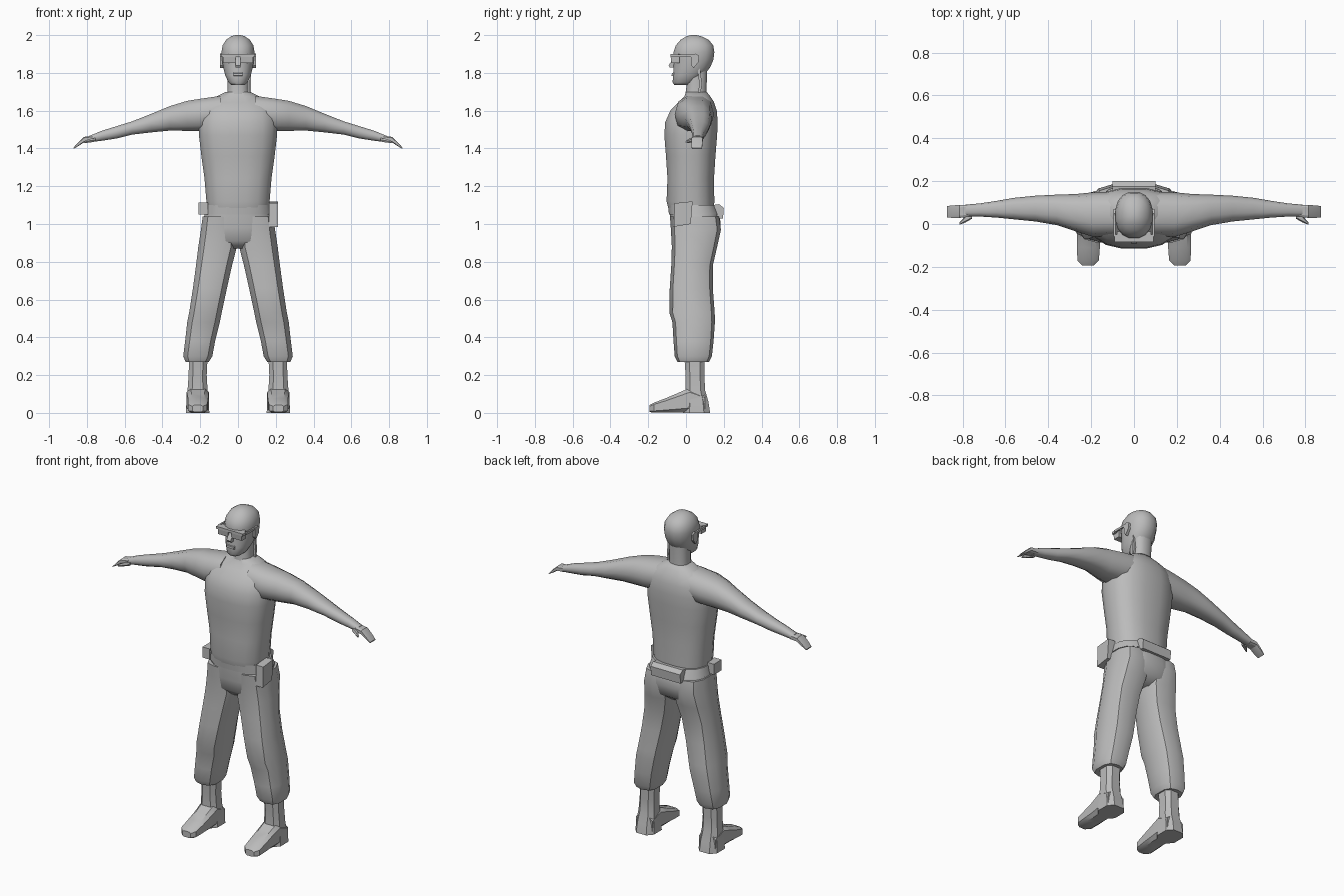
import bpy, bmesh, math
from mathutils import Vector

grey = bpy.data.materials.new("plain_grey")
grey.diffuse_color = (0.5, 0.5, 0.5, 1)


def finish(name, bm, angle=40):
    bmesh.ops.recalc_face_normals(bm, faces=bm.faces)
    me = bpy.data.meshes.new(name)
    bm.to_mesh(me)
    bm.free()
    me.materials.append(grey)
    ob = bpy.data.objects.new(name, me)
    bpy.context.collection.objects.link(ob)
    bpy.ops.object.select_all(action='DESELECT')
    ob.select_set(True)
    bpy.context.view_layer.objects.active = ob
    bpy.ops.object.shade_smooth_by_angle(angle=math.radians(angle))
    return ob


def loft(name, rings, axis='z', n=12, power=0.8, side=1, angle=40):
    """Rings are (position, a0, a1, y0, y1); a is x for axis z, z for axis x,
    and for axis y the ring is (y, x0, x1, z0, z1)."""
    bm = bmesh.new()
    loops = []
    for p, a0, a1, b0, b1 in rings:
        loop = []
        for i in range(n):
            t = 2 * math.pi * (i + 0.5) / n
            c, s = math.cos(t), math.sin(t)
            a = (a0 + a1) / 2 + (a1 - a0) / 2 * math.copysign(abs(c) ** power, c)
            b = (b0 + b1) / 2 + (b1 - b0) / 2 * math.copysign(abs(s) ** power, s)
            v = {'z': (a, b, p), 'x': (p, b, a), 'y': (a, p, b)}[axis]
            loop.append(bm.verts.new((v[0] * side, v[1], v[2])))
        loops.append(loop)
    for lo, hi in zip(loops, loops[1:]):
        for i in range(n):
            j = (i + 1) % n
            bm.faces.new((lo[i], lo[j], hi[j], hi[i]))
    bm.faces.new(loops[0])
    bm.faces.new(loops[-1])
    return finish(name, bm, angle)


def prism(name, outline, x0, x1):
    """Extrude a (y, z) outline from x0 to x1."""
    bm = bmesh.new()
    f = bm.faces.new([bm.verts.new((x0, y, z)) for y, z in outline])
    ext = bmesh.ops.extrude_face_region(bm, geom=[f])['geom']
    bmesh.ops.translate(bm, vec=(x1 - x0, 0, 0),
                        verts=[g for g in ext if isinstance(g, bmesh.types.BMVert)])
    return finish(name, bm, 20)


# Shirt body and neck
loft("shirt", [(1.08, -.165, .165, -.095, .15), (1.12, -.17, .17, -.105, .152),
               (1.24, -.18, .18, -.1, .15), (1.36, -.197, .197, -.108, .158),
               (1.47, -.21, .21, -.117, .167), (1.54, -.21, .21, -.112, .17),
               (1.6, -.2, .2, -.085, .165), (1.645, -.17, .17, -.04, .15),
               (1.675, -.115, .115, -.01, .13), (1.7, -.065, .065, .0, .11)], n=16, angle=50)
loft("neck", [(1.66, -.062, .062, -.01, .112), (1.72, -.056, .056, .0, .11),
              (1.83, -.06, .06, .0, .115)])

# Head
loft("head", [(1.735, -.035, .035, -.062, .02), (1.75, -.052, .052, -.072, .055),
              (1.79, -.07, .07, -.07, .1), (1.83, -.08, .08, -.067, .13),
              (1.87, -.086, .086, -.066, .147), (1.91, -.089, .089, -.068, .152),
              (1.945, -.083, .083, -.056, .146), (1.975, -.064, .064, -.03, .122),
              (1.993, -.038, .038, .0, .085), (2.0, -.015, .015, .025, .055)],
     n=16, power=.9, angle=55)
prism("nose", [(-.06, 1.885), (-.092, 1.84), (-.085, 1.828), (-.06, 1.828)], -.014, .014)
prism("lips", [(-.05, 1.805), (-.075, 1.798), (-.076, 1.785), (-.05, 1.778)], -.024, .024)
for s in (-1, 1):
    # Ears
    prism("ear", [(.025, 1.89), (.05, 1.902), (.07, 1.89), (.065, 1.855), (.04, 1.825),
                  (.028, 1.84)], s * .07, s * .096)
    # Spectacle lenses and side arms
    prism("spectacle_arm", [(-.058, 1.885), (.04, 1.885), (.04, 1.897), (-.058, 1.899)],
          s * .086, s * .095)
    prism("lens", [(-.083, 1.9), (-.077, 1.853), (-.035, 1.853), (-.035, 1.9)],
          s * .012, s * .08)
prism("spectacle_bridge", [(-.083, 1.9), (-.083, 1.885), (-.05, 1.885), (-.05, 1.9)],
      -.09, .09)
# Earpiece cable
prism("cable", [(.06, 1.84), (.072, 1.84), (.085, 1.74), (.075, 1.68), (.062, 1.68),
                (.07, 1.74)], .058, .07)

for s in (-1, 1):
    # Sleeves
    loft("arm", [(.09, 1.5, 1.682, -.055, .15), (.19, 1.49, 1.668, -.06, .148),
                 (.27, 1.49, 1.655, -.035, .14), (.36, 1.492, 1.627, -.005, .137),
                 (.46, 1.483, 1.585, .012, .132), (.56, 1.472, 1.545, .022, .122),
                 (.64, 1.452, 1.52, .03, .108), (.72, 1.44, 1.495, .035, .096),
                 (.785, 1.432, 1.468, .035, .09)], axis='x', n=10, side=s, angle=50)
    # Hand and thumb
    loft("hand", [(.77, 1.434, 1.468, .032, .09), (.815, 1.432, 1.462, .027, .09),
                  (.845, 1.412, 1.434, .027, .088), (.872, 1.397, 1.403, .03, .085)],
         axis='x', n=8, power=.5, side=s, angle=25)
    loft("thumb", [(.755, 1.436, 1.456, .025, .05), (.785, 1.43, 1.452, .008, .04),
                   (.813, 1.428, 1.44, -.003, .008)], axis='x', n=6, side=s, angle=25)
    # Trouser leg with gathered hem
    loft("trouser_leg", [(1.04, .005, .19, -.085, .175), (.97, 0, .2, -.08, .185),
                         (.88, .002, .214, -.075, .165), (.78, .028, .226, -.078, .142),
                         (.66, .055, .242, -.086, .142), (.53, .083, .262, -.088, .152),
                         (.48, .093, .272, -.072, .153), (.38, .118, .283, -.066, .146),
                         (.3, .133, .293, -.06, .137), (.27, .152, .28, -.045, .122)],
         n=10, side=s, power=.75, angle=35)
    # Ankle
    loft("ankle", [(.3, .158, .262, -.012, .102), (.2, .163, .264, -.005, .1),
                   (.12, .158, .27, -.005, .104), (.06, .152, .276, -.01, .122),
                   (0, .148, .28, -.02, .132)], n=8, side=s, power=.7)
    # Shoe front, running forward to the toe
    loft("shoe", [(.1, .156, .272, 0, .1), (.02, .152, .274, 0, .135),
                  (-.05, .155, .268, 0, .104), (-.11, .157, .268, 0, .078),
                  (-.17, .162, .266, 0, .055), (-.193, .185, .243, .004, .042)],
         axis='y', n=8, side=s, power=.5, angle=35)

# Trouser seat and belt
loft("trouser_seat", [(1.1, -.168, .168, -.09, .155), (1.04, -.182, .182, -.087, .182),
                      (.98, -.197, .197, -.08, .186), (.91, -.2, .2, -.07, .165),
                      (.87, -.1, .1, -.03, .11)], n=16, angle=45)
loft("belt", [(1.05, -.184, .184, -.092, .181), (1.1, -.173, .173, -.098, .162)], n=16)

# Belt pouches
prism("back_pouch", [(.14, 1.1), (.175, 1.105), (.2, 1.085), (.196, 1.03), (.16, 1.03)],
      -.1, .1)
prism("hip_holster", [(-.06, 1.11), (.035, 1.12), (.025, 1.0), (-.065, .985)], .165, .213)
prism("hip_pouch", [(-.045, 1.115), (.03, 1.115), (.03, 1.05), (-.045, 1.05)], -.21, -.16)
